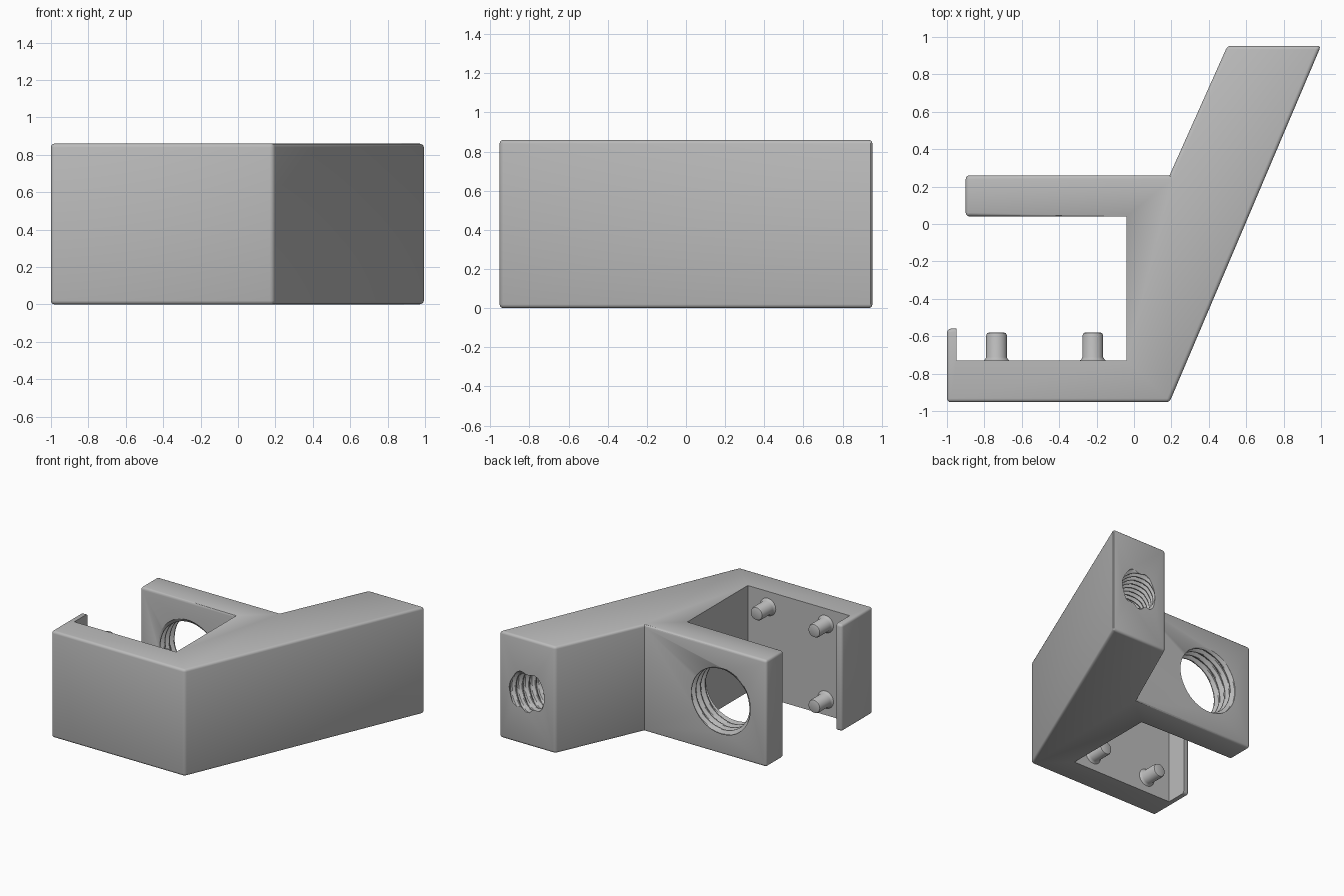
import bpy, bmesh, math
from mathutils import Vector

if "Cube" in bpy.data.objects:
    bpy.data.objects.remove(bpy.data.objects["Cube"], do_unlink=True)

HEIGHT = 0.86
MID = HEIGHT / 2

grey = bpy.data.materials.new("plain grey")
grey.use_nodes = True
grey.diffuse_color = (0.5, 0.5, 0.5, 1)
grey.node_tree.nodes["Principled BSDF"].inputs["Base Color"].default_value = (0.5, 0.5, 0.5, 1)


def make_object(name, bm):
    bmesh.ops.recalc_face_normals(bm, faces=bm.faces)
    mesh = bpy.data.meshes.new(name)
    bm.to_mesh(mesh)
    bm.free()
    mesh.materials.append(grey)
    obj = bpy.data.objects.new(name, mesh)
    bpy.context.collection.objects.link(obj)
    return obj


def stacked_rings(name, rings, segments):
    """Closed solid along local z from (height, radius function) rings."""
    bm = bmesh.new()
    loops = []
    for z, radius in rings:
        angles = [math.tau * i / segments for i in range(segments)]
        loops.append([bm.verts.new((radius(a) * math.cos(a), radius(a) * math.sin(a), z))
                      for a in angles])
    for low, high in zip(loops, loops[1:]):
        for i in range(segments):
            j = (i + 1) % segments
            bm.faces.new((low[i], low[j], high[j], high[i]))
    bm.faces.new(loops[0][::-1])
    bm.faces.new(loops[-1])
    return make_object(name, bm)


def point_along(obj, start, direction):
    obj.location = start
    obj.rotation_euler = Vector(direction).to_track_quat('Z', 'Y').to_euler()


def smooth(obj, angle):
    bpy.ops.object.select_all(action='DESELECT')
    obj.select_set(True)
    bpy.context.view_layer.objects.active = obj
    bpy.ops.object.shade_smooth_by_angle(angle=math.radians(angle))


# Bracket body: extruded plan outline
outline = [(-1, -0.953), (0.19, -0.953), (1, 0.953), (0.5, 0.953), (0.19, 0.26),
           (-0.9, 0.26), (-0.9, 0.04), (-0.04, 0.04), (-0.04, -0.73),
           (-0.95, -0.73), (-0.95, -0.56), (-1, -0.56)]
bm = bmesh.new()
base = bm.faces.new([bm.verts.new((x, y, 0)) for x, y in outline])
top = bmesh.ops.extrude_face_region(bm, geom=[base])["geom"]
bmesh.ops.translate(bm, vec=(0, 0, HEIGHT), verts=[v for v in top if isinstance(v, bmesh.types.BMVert)])
bmesh.ops.recalc_face_normals(bm, faces=bm.faces)


# Rounded outer edges; the pocket walls stay sharp
def in_pocket(face):
    c = face.calc_center_median()
    return any(abs(c.x - x) < 0.01 and abs(c.y - y) < 0.01
               for x, y in [(-0.04, -0.345), (-0.495, -0.73), (-0.95, -0.645)])


edges = [e for e in bm.edges if e.is_convex and not any(in_pocket(f) for f in e.link_faces)]
bmesh.ops.bevel(bm, geom=edges, offset=0.02, segments=3, profile=0.5, affect='EDGES')
body = make_object("bracket_body", bm)


# Threaded holes
def cut_thread(start, direction, length, crest, depth, pitch):
    steps = int(length / pitch * 8)

    def ring(k):
        z = length * k / steps

        def radius(a):
            t = (z / pitch - a / math.tau) % 1
            return crest + depth * min(1, max(0, 1.6 - abs(t - 0.5) * 4))
        return z, radius

    cutter = stacked_rings("thread_cutter", [ring(k) for k in range(steps + 1)], 48)
    point_along(cutter, start, direction)
    cutter.hide_render = True
    bpy.context.view_layer.objects.active = body
    mod = body.modifiers.new("thread", 'BOOLEAN')
    mod.operation = 'DIFFERENCE'
    mod.solver = 'EXACT'
    mod.object = cutter
    bpy.ops.object.modifier_apply(modifier=mod.name)
    bpy.data.objects.remove(cutter, do_unlink=True)


cut_thread((-0.48, 0.32, MID), (0, -1, 0), 0.34, 0.25, 0.027, 0.06)
arm = Vector((-0.43, -0.9, 0)).normalized()
cut_thread(Vector((0.755, 0.953, MID)) - arm * 0.12, arm, 0.62, 0.14, 0.022, 0.055)
smooth(body, 30)

# Four locating pins with a flared root and rounded tip
pin_profile = [(-0.02, 0.07), (0.0, 0.07), (0.006, 0.062), (0.018, 0.055),
               (0.135, 0.055), (0.146, 0.05), (0.15, 0.04)]
for x in (-0.735, -0.22):
    for z in (0.125, HEIGHT - 0.125):
        pin = stacked_rings("locating_pin", [(h, lambda a, r=r: r) for h, r in pin_profile], 32)
        point_along(pin, (x, -0.73, z), (0, 1, 0))
        smooth(pin, 40)
